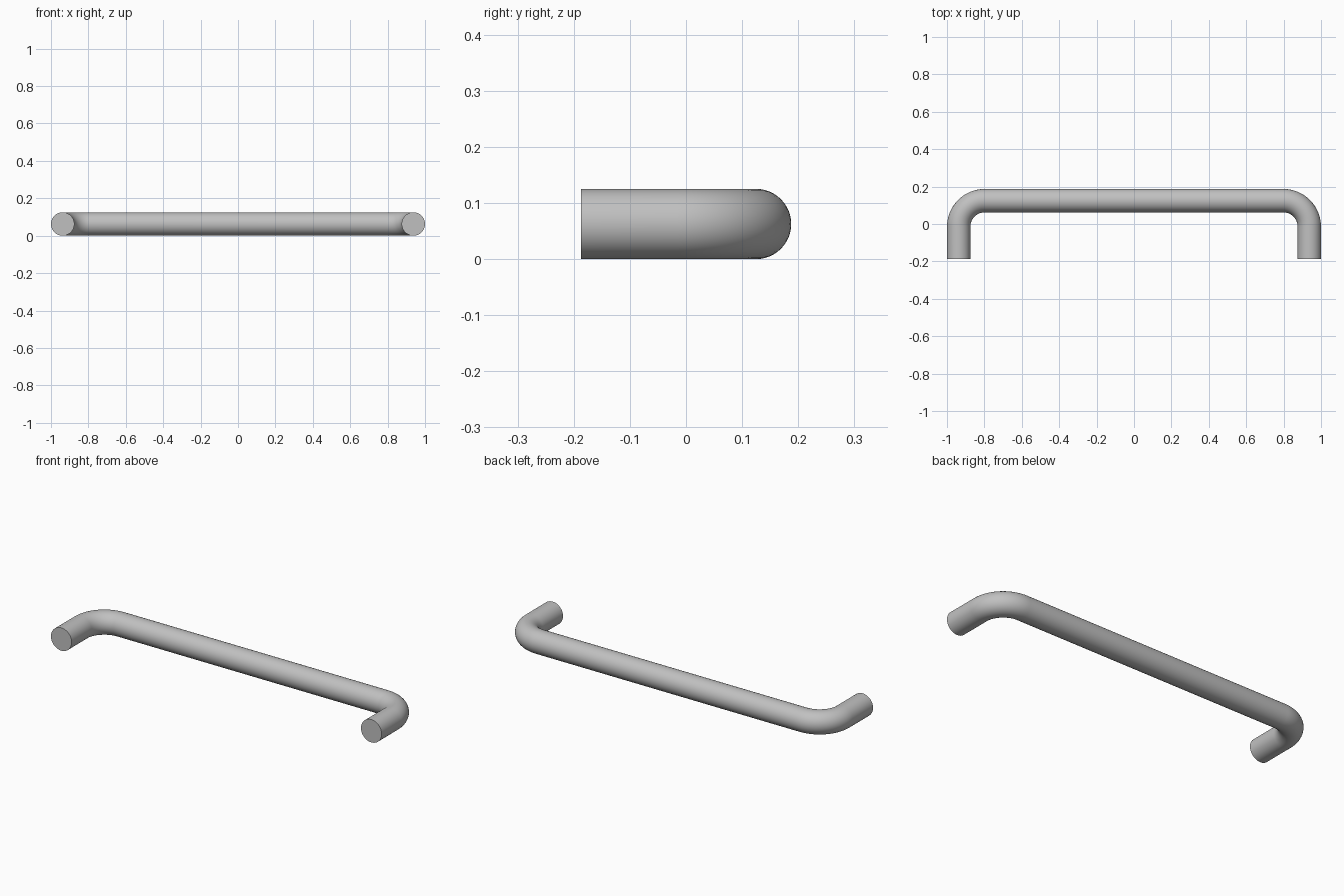
import bpy
import bmesh
from math import sin, cos, pi
from mathutils import Vector

cube = bpy.data.objects.get("Cube")
if cube:
    bpy.data.objects.remove(cube, do_unlink=True)

TUBE = 0.0625      # tube radius
BEND = 0.14        # centreline bend radius
LEG_X = 1 - TUBE
BAR_Y = 0.1875 - TUBE
END_Y = -0.1875
SIDES, STEPS = 48, 20

# Brushed metal colour
metal = bpy.data.materials.new("grey_metal")
metal.use_nodes = True
colour = (0.53, 0.53, 0.53, 1)
metal.diffuse_color = colour
metal.node_tree.nodes["Principled BSDF"].inputs["Base Color"].default_value = colour

# Centreline and outward direction of each ring: right leg and bend, then mirrored
half = [(Vector((-LEG_X, END_Y, TUBE)), Vector((-1, 0, 0)))]
centre = Vector((-LEG_X + BEND, BAR_Y - BEND, TUBE))
for i in range(STEPS + 1):
    a = pi / 2 * i / STEPS
    out = Vector((-cos(a), sin(a), 0))
    half.append((centre + out * BEND, out))
flip = Vector((-1, 1, 1))
path = half + [(p * flip, o * flip) for p, o in reversed(half)]

# Sweep a circle along the centreline
bm = bmesh.new()
up = Vector((0, 0, 1))
rings = []
for p, out in path:
    rings.append([bm.verts.new(p + TUBE * (out * cos(t) + up * sin(t)))
                  for t in (2 * pi * k / SIDES for k in range(SIDES))])
for a, b in zip(rings, rings[1:]):
    for k in range(SIDES):
        n = (k + 1) % SIDES
        bm.faces.new((a[k], a[n], b[n], b[k]))

# Flat mounting ends
bm.faces.new(rings[0])
bm.faces.new(rings[-1])
bmesh.ops.recalc_face_normals(bm, faces=bm.faces)

mesh = bpy.data.meshes.new("pull_handle")
bm.to_mesh(mesh)
bm.free()
mesh.materials.append(metal)
handle = bpy.data.objects.new("pull_handle", mesh)
bpy.context.collection.objects.link(handle)

# Smooth tube with crisp end edges
bpy.ops.object.select_all(action="DESELECT")
handle.select_set(True)
bpy.context.view_layer.objects.active = handle
bpy.ops.object.shade_smooth_by_angle(angle=pi / 6)
